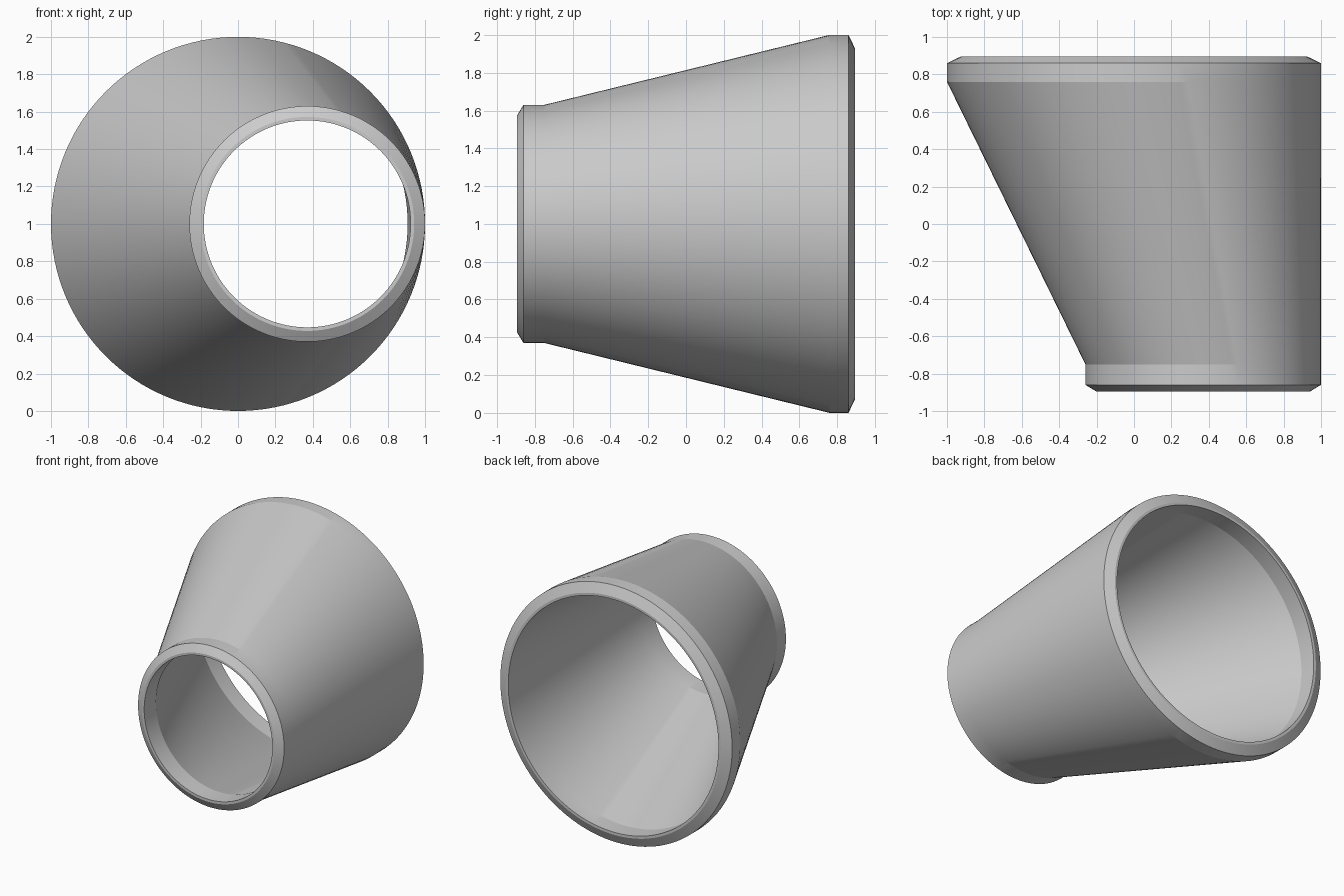
import bpy, bmesh, math

if "Cube" in bpy.data.objects:
    bpy.data.objects.remove(bpy.data.objects["Cube"])

SEGMENTS = 128
Z_CENTRE = 1.0

# Closed wall section as rings: (y, x centre, radius)
RINGS = [
    # outside: small bevelled end, collar, slanted cone, large collar, bevel
    (-0.895, 0.37, 0.572), (-0.86, 0.37, 0.63), (-0.75, 0.37, 0.63),
    (0.76, 0.0, 1.0), (0.86, 0.0, 1.0), (0.895, 0.0, 0.927),
    # inside: bore from the large end back to the small end
    (0.895, 0.0, 0.907), (0.76, 0.0, 0.907),
    (-0.75, 0.37, 0.553), (-0.895, 0.37, 0.553),
]


def loft_rings(name, rings):
    bm = bmesh.new()
    loops = []
    for y, cx, r in rings:
        loops.append([
            bm.verts.new((cx + r * math.cos(a), y, Z_CENTRE + r * math.sin(a)))
            for a in (2 * math.pi * i / SEGMENTS for i in range(SEGMENTS))
        ])
    # bridge each ring to the next, closing back to the first
    for k, ring in enumerate(loops):
        nxt = loops[(k + 1) % len(loops)]
        for i in range(SEGMENTS):
            j = (i + 1) % SEGMENTS
            bm.faces.new((ring[i], ring[j], nxt[j], nxt[i]))
    bmesh.ops.recalc_face_normals(bm, faces=bm.faces)
    mesh = bpy.data.meshes.new(name)
    bm.to_mesh(mesh)
    bm.free()
    obj = bpy.data.objects.new(name, mesh)
    bpy.context.collection.objects.link(obj)
    return obj


# Eccentric pipe reducer, flush along its +x side
reducer = loft_rings("eccentric_pipe_reducer", RINGS)
bpy.context.view_layer.objects.active = reducer
reducer.select_set(True)
bpy.ops.object.shade_smooth_by_angle(angle=math.radians(10))
